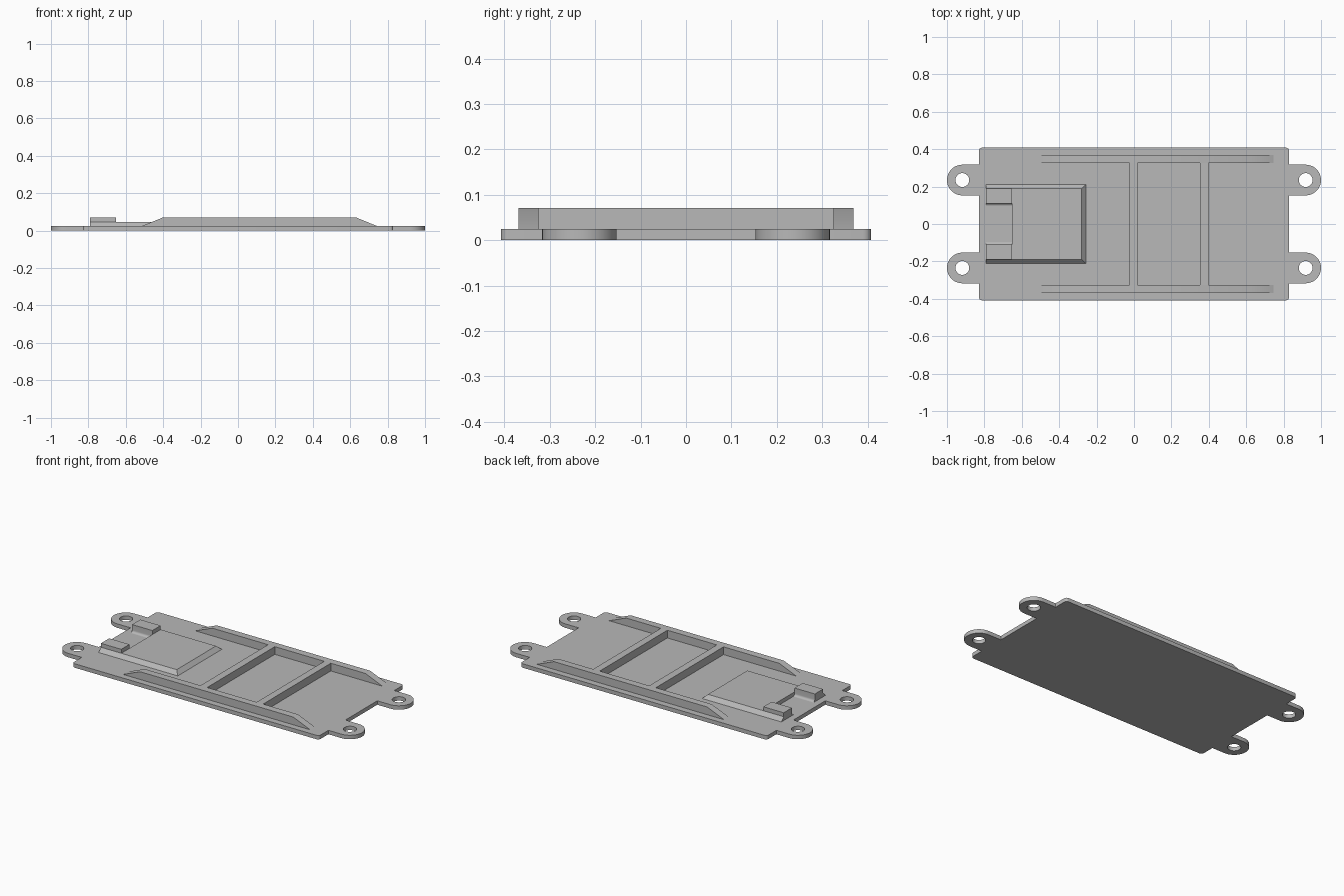
import bpy, bmesh, math
from mathutils import Vector

if "Cube" in bpy.data.objects:
    bpy.data.objects.remove(bpy.data.objects["Cube"], do_unlink=True)

PLATE = 0.024   # base plate thickness
TOP = 0.071     # height of rails, bars and clips
PAD = 0.047     # height of the raised pad

grey = bpy.data.materials.new("plain grey")
grey.use_nodes = True
colour = (0.48, 0.48, 0.48, 1)
grey.diffuse_color = colour
grey.node_tree.nodes["Principled BSDF"].inputs["Base Color"].default_value = colour


def arc(cx, cy, r, start, end, steps):
    """Points along an arc, angles in degrees."""
    angles = [math.radians(start + (end - start) * i / steps) for i in range(steps + 1)]
    return [(cx + r * math.cos(a), cy + r * math.sin(a)) for a in angles]


def finish(obj):
    obj.data.materials.clear()
    obj.data.materials.append(grey)
    bpy.ops.object.select_all(action="DESELECT")
    obj.select_set(True)
    bpy.context.view_layer.objects.active = obj
    bpy.ops.object.shade_smooth_by_angle(angle=math.radians(30))


def from_bmesh(name, bm):
    bmesh.ops.recalc_face_normals(bm, faces=bm.faces)
    mesh = bpy.data.meshes.new(name)
    bm.to_mesh(mesh)
    bm.free()
    obj = bpy.data.objects.new(name, mesh)
    bpy.context.collection.objects.link(obj)
    finish(obj)


def prism(name, points, sweep):
    """Closed 3D outline swept along a vector."""
    bm = bmesh.new()
    face = bm.faces.new([bm.verts.new(p) for p in points])
    out = bmesh.ops.extrude_face_region(bm, geom=[face], use_keep_orig=True)
    moved = [v for v in out["geom"] if isinstance(v, bmesh.types.BMVert)]
    bmesh.ops.translate(bm, verts=moved, vec=Vector(sweep))
    from_bmesh(name, bm)


def box(name, x0, x1, y0, y1, z0, z1):
    prism(name, [(x0, y0, z0), (x1, y0, z0), (x1, y1, z0), (x0, y1, z0)], (0, 0, z1 - z0))


# Base plate: one outline with four rounded lugs and drilled holes
edge_x, edge_y, corner = 0.83, 0.408, 0.018
lug_x, lug_y, lug_r, hole_r = 0.918, 0.235, 0.082, 0.037

half = [(edge_x, -lug_y - lug_r)]
half += arc(lug_x, -lug_y, lug_r, -90, 90, 24)
half += [(edge_x, -lug_y + lug_r), (edge_x, lug_y - lug_r)]
half += arc(lug_x, lug_y, lug_r, -90, 90, 24)
half += [(edge_x, lug_y + lug_r)]
half += arc(edge_x - corner, edge_y - corner, corner, 0, 90, 5)
half = arc(edge_x - corner, corner - edge_y, corner, -90, 0, 5) + half
loops = [half + [(-x, -y) for x, y in half]]
loops += [arc(sx * lug_x, sy * lug_y, hole_r, 0, 348.75, 31) for sx in (-1, 1) for sy in (-1, 1)]

curve = bpy.data.curves.new("base_plate", "CURVE")
curve.dimensions = "2D"
curve.fill_mode = "BOTH"
curve.extrude = PLATE / 2
for loop in loops:
    spline = curve.splines.new("POLY")
    spline.points.add(len(loop) - 1)
    for point, (x, y) in zip(spline.points, loop):
        point.co = (x, y, 0, 1)
    spline.use_cyclic_u = True
plate = bpy.data.objects.new("base_plate", curve)
bpy.context.collection.objects.link(plate)
bpy.context.view_layer.update()
mesh = bpy.data.meshes.new_from_object(plate.evaluated_get(bpy.context.evaluated_depsgraph_get()))
bpy.data.objects.remove(plate, do_unlink=True)
bm = bmesh.new()
bm.from_mesh(mesh)
bpy.data.meshes.remove(mesh)
bmesh.ops.remove_doubles(bm, verts=bm.verts, dist=0.0001)
bmesh.ops.translate(bm, verts=bm.verts, vec=(0, 0, PLATE / 2))
from_bmesh("base_plate", bm)

# Side rails with ramped ends
rail_in, rail_out = 0.325, 0.369
rail = [(-0.515, PLATE), (0.745, PLATE), (0.63, TOP), (-0.40, TOP)]
for side, s in (("left", 1), ("right", -1)):
    prism(side + "_rail", [(x, s * rail_in, z) for x, z in rail], (0, s * (rail_out - rail_in), 0))

# Cross bars joining the rails
for name, x0, x1 in (("middle_bar", -0.025, 0.02), ("end_bar", 0.353, 0.397)):
    box(name, x0, x1, -rail_in, rail_in, PLATE, TOP)

# Raised pad, chamfered on three sides
pad_x0, pad_x1, pad_y, chamfer = -0.653, -0.257, 0.212, 0.023
bm = bmesh.new()
rings = [[bm.verts.new(p) for p in ((pad_x0, -pad_y + c, z), (pad_x1 - c, -pad_y + c, z),
                                    (pad_x1 - c, pad_y - c, z), (pad_x0, pad_y - c, z))]
         for c, z in ((0, PLATE), (chamfer, PAD))]
for ring in rings:
    bm.faces.new(ring)
for i in range(4):
    j = (i + 1) % 4
    bm.faces.new((rings[0][i], rings[0][j], rings[1][j], rings[1][i]))
from_bmesh("raised_pad", bm)

# Clips beside the open notch, with a filleted inner foot
clip_in, fillet = 0.11, 0.014
clip = arc(clip_in - fillet, PLATE + fillet, fillet, -90, 0, 6)
clip += [(clip_in, TOP), (pad_y - chamfer, TOP), (pad_y - chamfer, PAD), (pad_y, PLATE)]
for side, s in (("left", 1), ("right", -1)):
    prism(side + "_clip", [(-0.79, s * y, z) for y, z in clip], (pad_x0 + 0.79, 0, 0))
